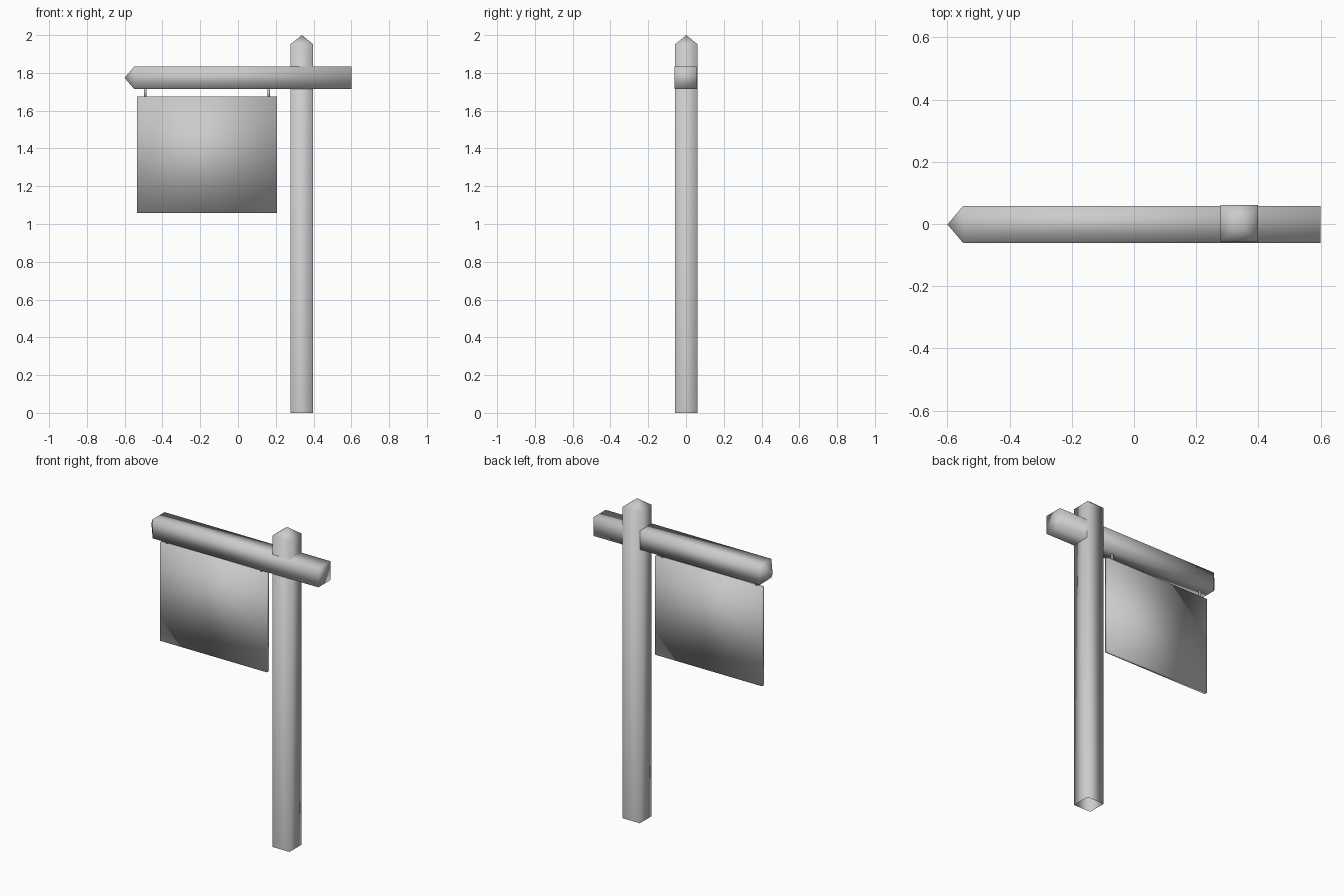
import bpy, bmesh
from math import radians
from mathutils import Matrix, Vector

cube = bpy.data.objects.get("Cube")
if cube:
    bpy.data.objects.remove(cube, do_unlink=True)

grey = bpy.data.materials.new("plain_grey")
grey.use_nodes = True
colour = (0.6, 0.6, 0.6, 1)
grey.diffuse_color = colour
grey.node_tree.nodes["Principled BSDF"].inputs["Base Color"].default_value = colour


def finish(name, bm, matrix):
    """Turn a bmesh into a placed, fully smooth-shaded object."""
    bm.transform(matrix)
    for face in bm.faces:
        face.smooth = True
    mesh = bpy.data.meshes.new(name)
    bm.to_mesh(mesh)
    bm.free()
    mesh.materials.append(grey)
    obj = bpy.data.objects.new(name, mesh)
    bpy.context.collection.objects.link(obj)
    return obj


def box(size):
    """Box standing on its origin."""
    bm = bmesh.new()
    bmesh.ops.create_cube(bm, size=1)
    bmesh.ops.translate(bm, verts=bm.verts, vec=(0, 0, 0.5))
    bmesh.ops.scale(bm, verts=bm.verts, vec=size)
    return bm


def pointed_bar(width, depth, length, tip, open_base=False):
    """Square bar along z whose far end rises to a pyramid."""
    bm = box((width, depth, length - tip))
    bm.normal_update()
    end = [f for f in bm.faces if f.normal.z > 0.9]
    base = [f for f in bm.faces if f.normal.z < -0.9]
    apex = bmesh.ops.poke(bm, faces=end)["verts"][0]
    apex.co.z += tip
    if open_base:
        bmesh.ops.delete(bm, geom=base, context='FACES_ONLY')
    return bm


# Upright post, hollow at the foot
finish("post", pointed_bar(0.12, 0.118, 2.0, 0.048, open_base=True),
       Matrix.Translation((0.338, 0.0015, 0)))

# Horizontal beam, pointed at its free end
finish("beam", pointed_bar(0.119, 0.118, 1.2, 0.05),
       Matrix.Translation((0.6, -0.0015, 1.774)) @ Matrix.Rotation(radians(-90), 4, 'Y'))

# Hanging board
finish("sign_board", box((0.742, 0.02, 0.619)), Matrix.Translation((-0.164, 0, 1.057)))

# Two thin hangers between beam and board
for name, x in (("right_hanger", -0.491), ("left_hanger", 0.163)):
    rod = bmesh.new()
    bmesh.ops.create_cone(rod, cap_ends=True, segments=8,
                          radius1=0.007, radius2=0.007, depth=0.05)
    finish(name, rod, Matrix.Translation(Vector((x, 0, 1.695))))
